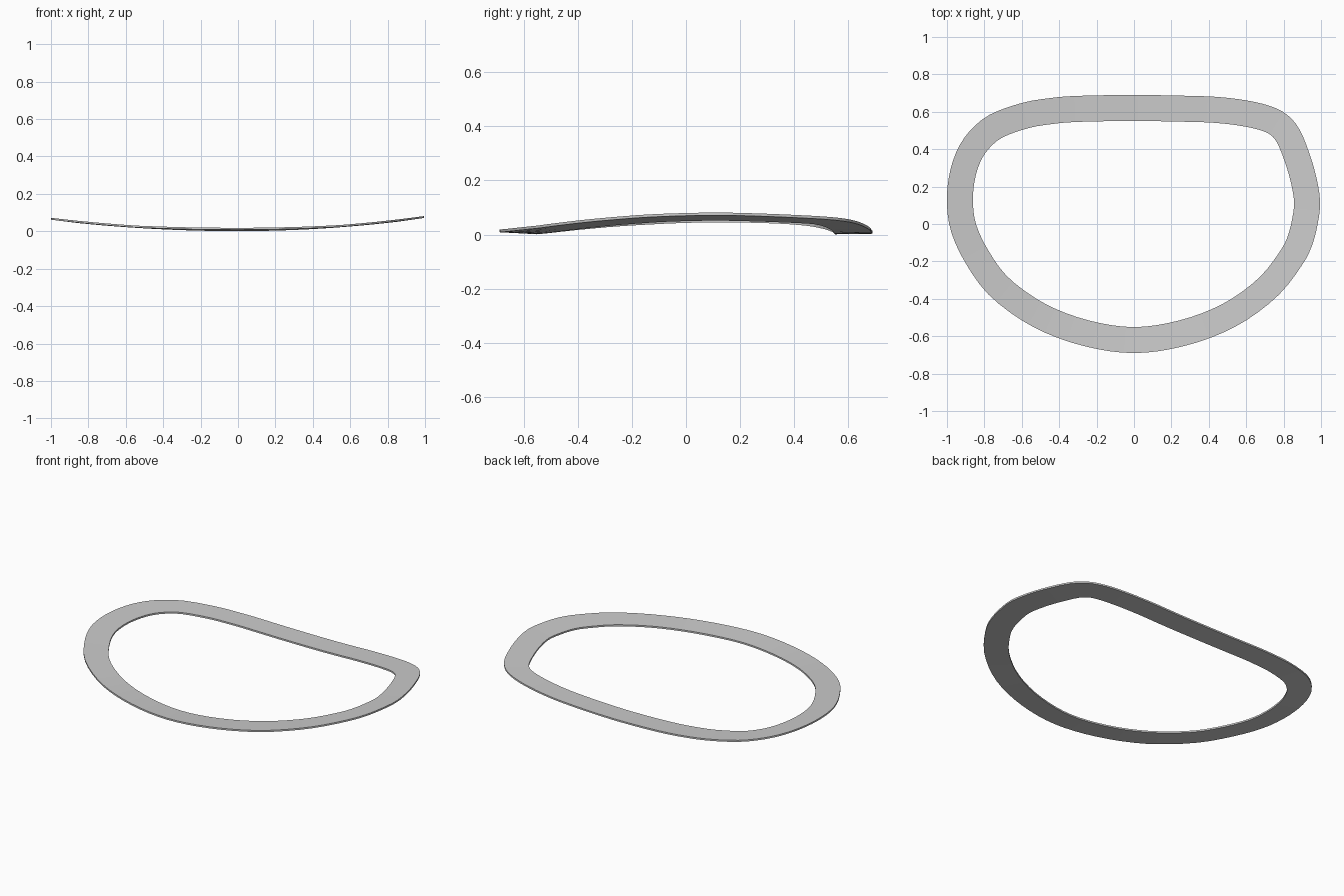
import bpy, bmesh
from mathutils import Vector

if "Cube" in bpy.data.objects:
    bpy.data.objects.remove(bpy.data.objects["Cube"])

# Outer outline of the rim, clockwise from the top centre
OUTLINE = [(0, .69), (.3, .685), (.45, .679), (.6, .661), (.73, .63), (.82, .583), (.885, .505),
           (.937, .38), (.975, .25), (.995, .12), (.982, 0), (.95, -.12), (.895, -.225),
           (.775, -.378), (.6, -.515), (.41, -.608), (.2, -.668), (0, -.69),
           (-.2, -.668), (-.41, -.608), (-.6, -.515), (-.78, -.375), (-.9, -.21),
           (-.975, -.05), (-1, .1), (-.99, .25), (-.95, .385), (-.88, .495),
           (-.77, .585), (-.6, .647), (-.45, .673), (-.3, .685)]
WIDTH, THICK, STEPS = .139, .01, 3
pts = [Vector(p) for p in OUTLINE]
n = len(pts)


def spline(i, t):
    a, b, c, d = (pts[(i + k) % n] for k in (-1, 0, 1, 2))
    return .5 * (2 * b + (c - a) * t + (2 * a - 5 * b + 4 * c - d) * t * t
                 + (3 * b - a - 3 * c + d) * t ** 3)


def height(p):
    # rim bows upwards to both sides, with a slight lift at the lower edge
    bow = .069 if p.x > 0 else .059
    return bow * p.x ** 2 + max(0, -p.y - .55) * .04


outer = [spline(i, k / STEPS) for i in range(n) for k in range(STEPS)]
m = len(outer)
inner = []
for i, p in enumerate(outer):
    t = (outer[(i + 1) % m] - outer[i - 1]).normalized()
    inner.append(p + Vector((t.y, -t.x)) * WIDTH)

# Curved rim: rectangular section swept around the outline
bm = bmesh.new()
rings = []
for o, q in zip(outer, inner):
    zo, zi = height(o) + .003, height(q) + .001
    rings.append([bm.verts.new((p.x, p.y, z)) for p, z in
                  ((o, zo), (o, zo + THICK), (q, zi + THICK), (q, zi))])
for i in range(m):
    a, b = rings[i], rings[(i + 1) % m]
    for k in range(4):
        j = (k + 1) % 4
        bm.faces.new((a[k], b[k], b[j], a[j]))
bmesh.ops.recalc_face_normals(bm, faces=bm.faces)
mesh = bpy.data.meshes.new("lens_rim")
bm.to_mesh(mesh)
bm.free()
rim = bpy.data.objects.new("lens_rim", mesh)
bpy.context.collection.objects.link(rim)
bpy.context.view_layer.objects.active = rim
rim.select_set(True)
bpy.ops.object.shade_smooth_by_angle()
